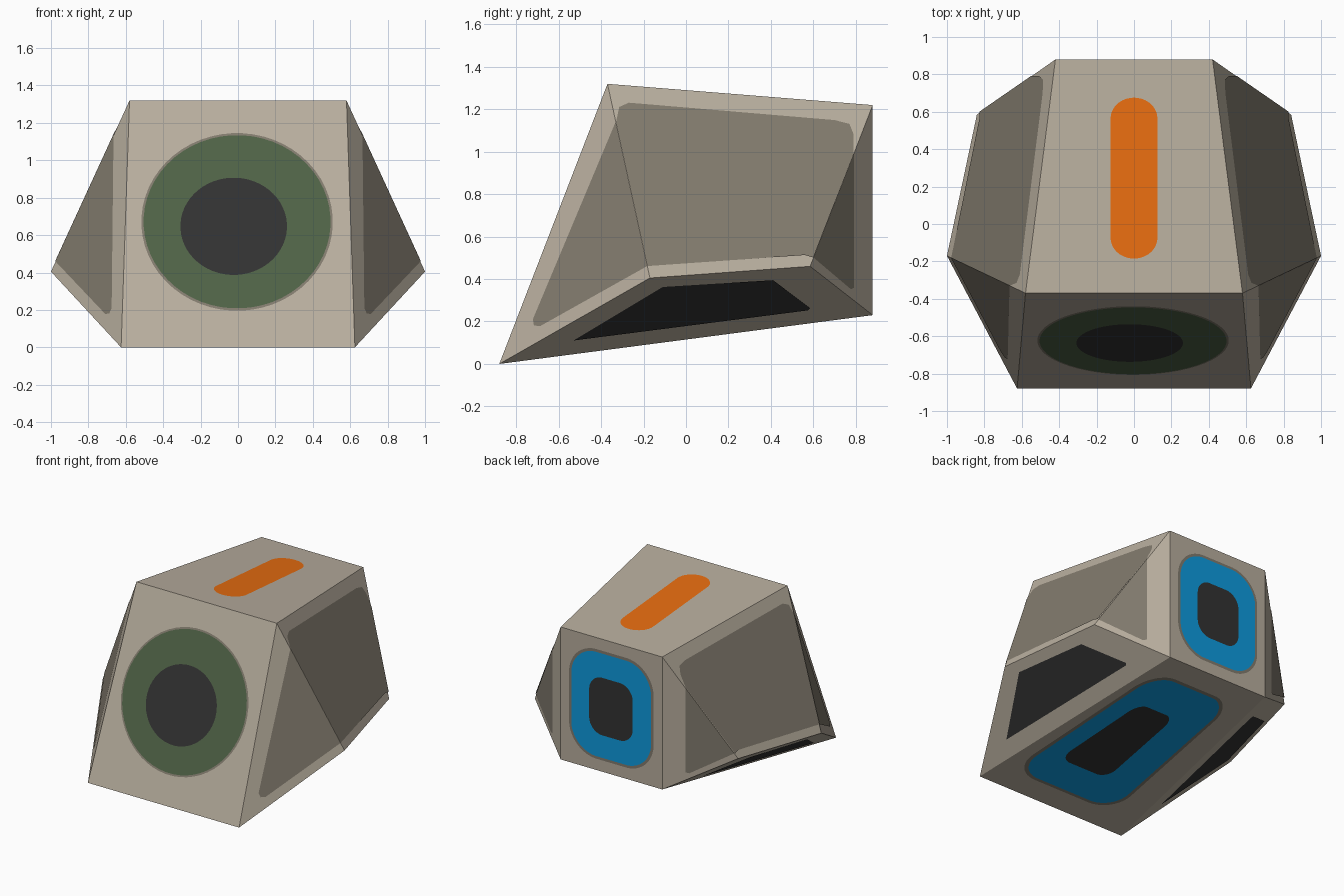
import bpy, math
from mathutils import Vector

if "Cube" in bpy.data.objects:
    bpy.data.objects.remove(bpy.data.objects["Cube"])


def material(name, r, g, b):
    m = bpy.data.materials.new(name)
    lin = [((c / 255 + 0.055) / 1.055) ** 2.4 if c > 10 else c / 3294 for c in (r, g, b)]
    m.diffuse_color = (*lin, 1)
    m.use_nodes = True
    m.node_tree.nodes["Principled BSDF"].inputs["Base Color"].default_value = m.diffuse_color
    return m


STONE = material("warm_grey", 184, 174, 158)
PANEL = material("olive_grey", 130, 123, 110)
DARK = material("charcoal", 50, 50, 50)
GREEN = material("moss_green", 79, 98, 70)
BLUE = material("sky_blue", 13, 155, 222)
ORANGE = material("orange", 233, 110, 16)


def add_mesh(name, verts, faces, mat):
    me = bpy.data.meshes.new(name)
    me.from_pydata([tuple(v) for v in verts], [], faces)
    me.materials.append(mat)
    ob = bpy.data.objects.new(name, me)
    bpy.context.collection.objects.link(ob)
    return ob


# Corners of the right half; the left half is the mirror image
A = Vector((0.625, -0.88, 0.0))    # front bottom
B = Vector((0.58, -0.37, 1.32))    # front top
C = Vector((0.42, 0.88, 1.22))     # back top
D = Vector((0.42, 0.88, 0.23))     # back bottom
E = Vector((1.0, -0.17, 0.405))    # side bulge, front
F = Vector((0.84, 0.585, 0.46))    # side bulge, back


def mirror(v):
    return Vector((-v.x, v.y, v.z))


# Faceted body
right = [A, B, C, D, E, F]
verts = right + [mirror(v) for v in right]
side = [(0, 4, 1), (1, 4, 5, 2), (2, 5, 3), (0, 3, 5, 4)]
faces = side + [tuple(i + 6 for i in reversed(f)) for f in side]
faces += [(0, 1, 7, 6), (1, 2, 8, 7), (2, 3, 9, 8), (3, 0, 6, 9)]
add_mesh("body", verts, faces, STONE)


def plate(name, outline, plane, axis, mat, lift=0.003, flip=False):
    """Flat painted sheet: 2D outline projected along an axis onto a body face."""
    p, q, r = plane
    n = (q - p).cross(r - p).normalized()
    if n.dot(p - Vector((0, 0, 0.65))) < 0:
        n = -n
    others = [i for i in range(3) if i != axis]
    pts = []
    for uv in outline:
        v = Vector((0, 0, 0))
        v[others[0]], v[others[1]] = uv
        v[axis] = p[axis] - sum(n[i] * (v[i] - p[i]) for i in others) / n[axis]
        pts.append(v + n * lift)
    # wind the sheet so that it faces outwards
    area = sum((pts[i] - pts[0]).cross(pts[i + 1] - pts[0]).dot(n)
               for i in range(1, len(pts) - 1))
    if area < 0:
        pts.reverse()
    if flip:
        pts = [mirror(v) for v in reversed(pts)]
    add_mesh(name, pts, [tuple(range(len(pts)))], mat)


def blob(cx, cy, hx, hy, ax, ay, taper=0.0, steps=14):
    """Rounded rectangle (an ellipse when the corner radii fill it)."""
    pts = []
    for k, (sx, sy) in enumerate([(1, 1), (-1, 1), (-1, -1), (1, -1)]):
        for i in range(steps):
            a = (k + (i + 0.5) / steps) * math.pi / 2
            x = sx * (hx - ax) + ax * math.cos(a)
            y = sy * (hy - ay) + ay * math.sin(a)
            pts.append((cx + x * (1 - taper * y / hy), cy + y))
    return pts


# Side panels wrapping over three facets, and dark lower windows, on both sides
front_part = [(-0.33, 1.14), (-0.72, 0.21), (-0.715, 0.18), (-0.685, 0.178), (-0.182, 0.46)]
main_part = [(-0.33, 1.14), (-0.315, 1.21), (-0.27, 1.23), (0.70, 1.148), (0.77, 1.13),
             (0.79, 1.08), (0.79, 0.99), (0.60, 0.50), (0.56, 0.512), (-0.182, 0.46)]
back_part = [(0.79, 0.99), (0.79, 0.36), (0.775, 0.352), (0.60, 0.50)]
window = [(-0.53, 0.113), (-0.11, 0.365), (0.41, 0.397), (0.585, 0.265), (0.575, 0.255)]
for tag, flip in (("right", False), ("left", True)):
    plate("side_panel_front_" + tag, front_part, (A, B, E), 0, PANEL, flip=flip)
    plate("side_panel_main_" + tag, main_part, (B, C, E), 0, PANEL, flip=flip)
    plate("side_panel_back_" + tag, back_part, (C, D, F), 0, PANEL, flip=flip)
    plate("lower_window_" + tag, window, (A, D, E), 0, DARK, flip=flip)

# Front green disc with dark centre
front = (A, B, mirror(A))
plate("front_rim", blob(-0.005, 0.67, 0.512, 0.475, 0.512, 0.475), front, 1, PANEL, 0.002)
plate("front_disc", blob(-0.005, 0.67, 0.50, 0.463, 0.50, 0.463), front, 1, GREEN, 0.004)
plate("front_centre", blob(-0.023, 0.645, 0.285, 0.26, 0.285, 0.26), front, 1, DARK, 0.006)

# Top orange stripe
plate("top_stripe", blob(0, 0.245, 0.125, 0.43, 0.125, 0.11), (B, C, mirror(B)), 2, ORANGE)

# Back blue ring
back = (C, D, mirror(C))
plate("back_rim", blob(0, 0.725, 0.35, 0.41, 0.23, 0.23), back, 1, PANEL, 0.002)
plate("back_ring", blob(0, 0.725, 0.33, 0.39, 0.21, 0.21), back, 1, BLUE, 0.004)
plate("back_centre", blob(0, 0.72, 0.18, 0.215, 0.11, 0.11), back, 1, DARK, 0.006)

# Underside blue ring
under = (A, D, mirror(A))
plate("under_rim", blob(0.05, 0, 0.395, 0.705, 0.19, 0.22, 0.14), under, 2, PANEL, 0.002)
plate("under_ring", blob(0.05, 0, 0.37, 0.68, 0.17, 0.20, 0.14), under, 2, BLUE, 0.004)
plate("under_centre", blob(0.10, -0.03, 0.18, 0.39, 0.08, 0.11, 0.16), under, 2, DARK, 0.006)
